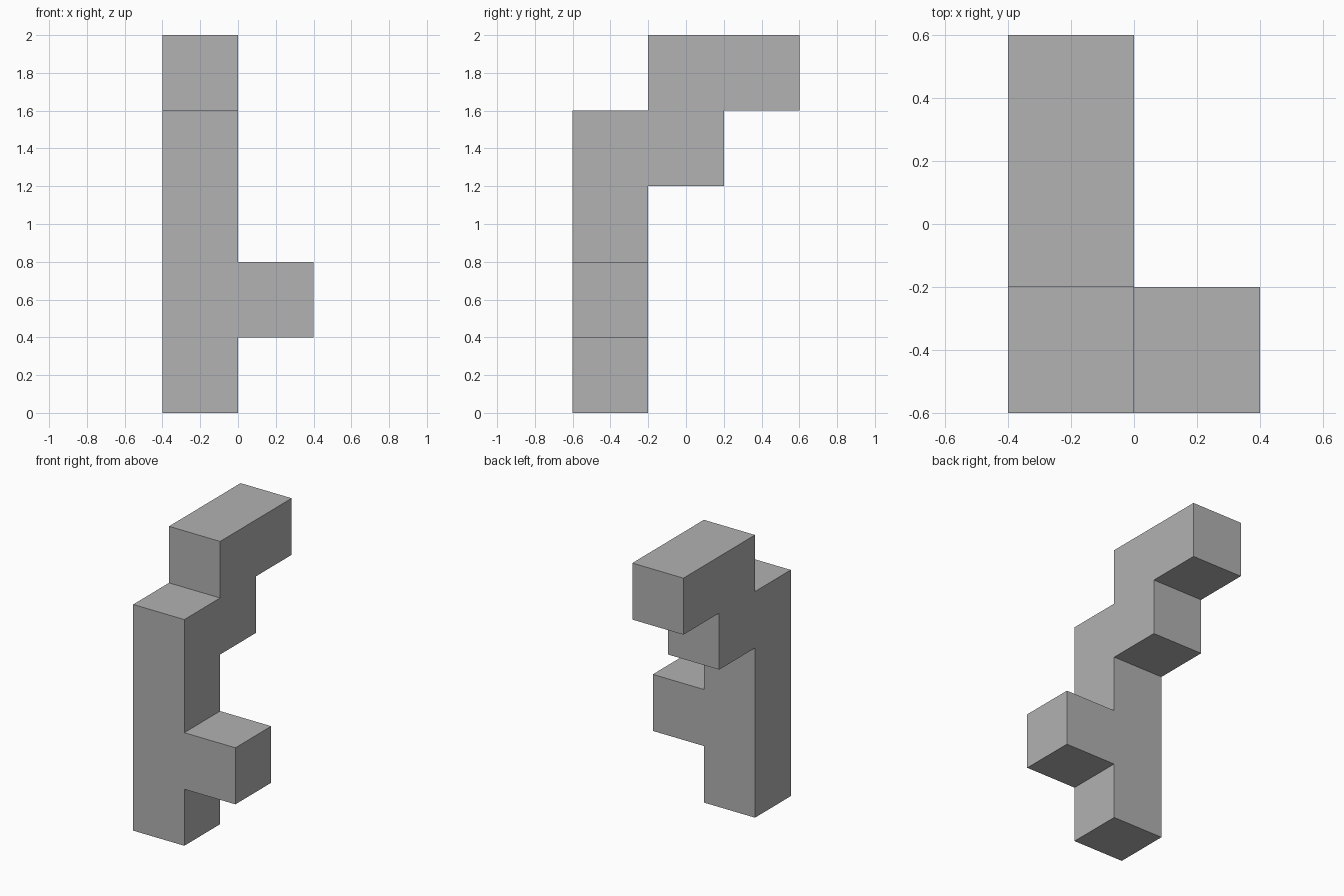
import bpy
import bmesh
from mathutils import Vector

cube = bpy.data.objects.get("Cube")
if cube:
    bpy.data.objects.remove(cube, do_unlink=True)

SIZE = 0.4
ORIGIN = Vector((-0.4, -0.6, 0))

# Grid cells: upright column, side arm, stepped top
column = [(0, 0, k) for k in range(4)]
side_arm = [(1, 0, 1)]
stepped_top = [(0, 1, 3), (0, 1, 4), (0, 2, 4)]
cells = set(column + side_arm + stepped_top)

# Outer skin: a square wherever a cell has no neighbour
bm = bmesh.new()
for cell in cells:
    centre = ORIGIN + (Vector(cell) + Vector((0.5, 0.5, 0.5))) * SIZE
    for axis in range(3):
        for sign in (-1, 1):
            normal, u, v = Vector(), Vector(), Vector()
            normal[axis] = sign
            u[(axis + 1) % 3] = 1
            v[(axis + 2) % 3] = sign
            if tuple(int(c) for c in Vector(cell) + normal) in cells:
                continue
            corners = [normal - u - v, normal + u - v, normal + u + v, normal - u + v]
            bm.faces.new([bm.verts.new(centre + c * SIZE / 2) for c in corners])

# Weld the squares and merge coplanar ones into clean flat faces
bmesh.ops.remove_doubles(bm, verts=bm.verts[:], dist=0.001)
bmesh.ops.dissolve_limit(bm, angle_limit=0.01, verts=bm.verts[:], edges=bm.edges[:])
bmesh.ops.recalc_face_normals(bm, faces=bm.faces[:])

mesh = bpy.data.meshes.new("stepped_block")
bm.to_mesh(mesh)
bm.free()
block = bpy.data.objects.new("stepped_block", mesh)
bpy.context.collection.objects.link(block)

# Plain grey
grey = bpy.data.materials.new("plain grey")
grey.use_nodes = True
colour = (0.445, 0.445, 0.445, 1)
grey.diffuse_color = colour
for node in grey.node_tree.nodes:
    if node.type == "BSDF_PRINCIPLED":
        node.inputs["Base Color"].default_value = colour
mesh.materials.append(grey)
